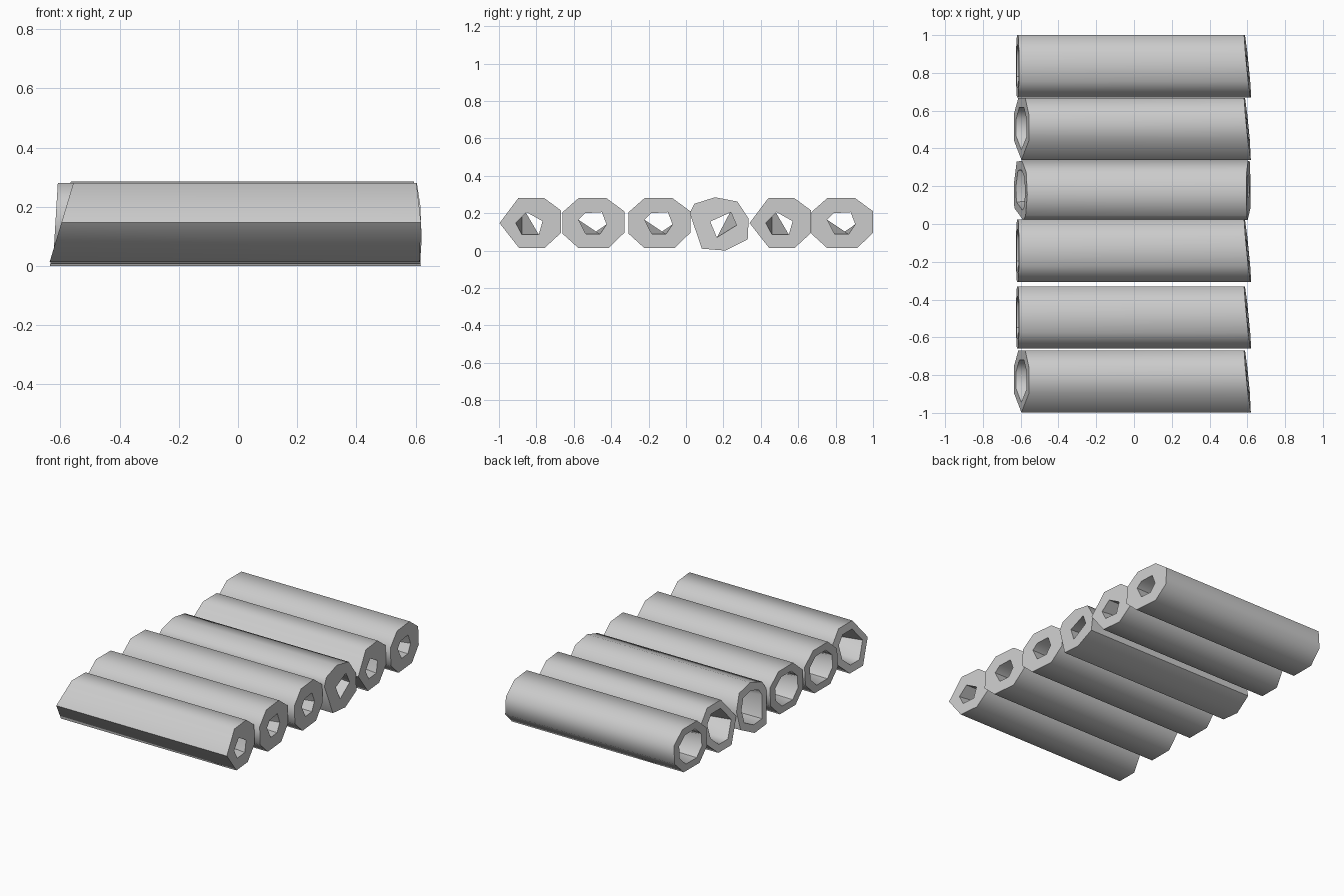
import bpy, bmesh
from math import radians
from mathutils import Vector

cube = bpy.data.objects.get("Cube")
if cube:
    bpy.data.objects.remove(cube, do_unlink=True)

grey = bpy.data.materials.new("light grey")
grey.use_nodes = True
grey.diffuse_color = (0.6, 0.6, 0.6, 1)
grey.node_tree.nodes["Principled BSDF"].inputs["Base Color"].default_value = (0.6, 0.6, 0.6, 1)

MID = 0.145  # height of the tube axis

# Cross-sections as (y from the axis, z): outer wall and narrow end of the bore
even = dict(
    wall=[(-.165, .205), (-.08, .28), (.07, .28), (.165, .21),
          (.165, .095), (.08, .013), (-.08, .013), (-.165, .09)],
    bore=[(-.08, .165), (-.045, .2), (.045, .205), (.07, .14), (.035, .088), (-.04, .088)],
    near=(.602, -.1, -.04), far=(-.617, 0, .06))
pointed = dict(
    wall=[(-.165, .147), (-.065, .28), (.075, .28), (.163, .215),
          (.163, .094), (.075, .013), (-.06, .013)],
    bore=[(-.078, .147), (-.02, .205), (.065, .157), (.045, .085), (-.045, .085)],
    near=(.602, -.1, -.04), far=(-.597, 0, .3))
turned = dict(
    wall=[(-.165, .2), (-.14, .25), (-.03, .285), (.09, .262),
          (.15, .17), (.145, .06), (.025, 0), (-.1, .01)],
    bore=[(-.055, .155), (.055, .205), (.085, .135), (-.02, .07)],
    near=(.606, 0, -.08), far=(-.6, 0, .25))


def ring(bm, section, end, scale=1.0):
    """Closed loop of edges lying on a slanted end plane."""
    a, b, c = end
    verts = []
    for y, z in section:
        y, h = y * scale, (z - MID) * scale
        verts.append(bm.verts.new((a + b * y + c * h, y, MID + h)))
    return [bm.edges.new((verts[i - 1], verts[i])) for i in range(len(verts))]


def tube(name, y, kind):
    bm = bmesh.new()
    wall_near = ring(bm, kind["wall"], kind["near"])
    wall_far = ring(bm, kind["wall"], kind["far"])
    bore_near = ring(bm, kind["bore"], kind["near"])
    bore_far = ring(bm, kind["wall"], kind["far"], 0.68)
    # Rims at both ends
    for outer, inner, x in ((wall_near, bore_near, 1), (wall_far, bore_far, -1)):
        bmesh.ops.triangle_fill(bm, edges=outer + inner, use_beauty=True,
                                use_dissolve=False, normal=Vector((x, 0, 0)))
    # Outer wall and tapering bore
    bmesh.ops.bridge_loops(bm, edges=wall_near + wall_far)
    bmesh.ops.bridge_loops(bm, edges=bore_near + bore_far)
    bmesh.ops.recalc_face_normals(bm, faces=bm.faces[:])
    mesh = bpy.data.meshes.new(name)
    bm.to_mesh(mesh)
    bm.free()
    mesh.materials.append(grey)
    obj = bpy.data.objects.new(name, mesh)
    obj.location.y = y
    bpy.context.collection.objects.link(obj)
    bpy.ops.object.select_all(action='DESELECT')
    obj.select_set(True)
    bpy.context.view_layer.objects.active = obj
    bpy.ops.object.shade_smooth_by_angle(angle=radians(56))


# Row of tubes from front to back
row = [(-.832, pointed), (-.495, even), (-.142, even),
       (.185, turned), (.505, pointed), (.835, even)]
for i, (y, kind) in enumerate(row):
    tube(f"tube_{i + 1}", y, kind)
